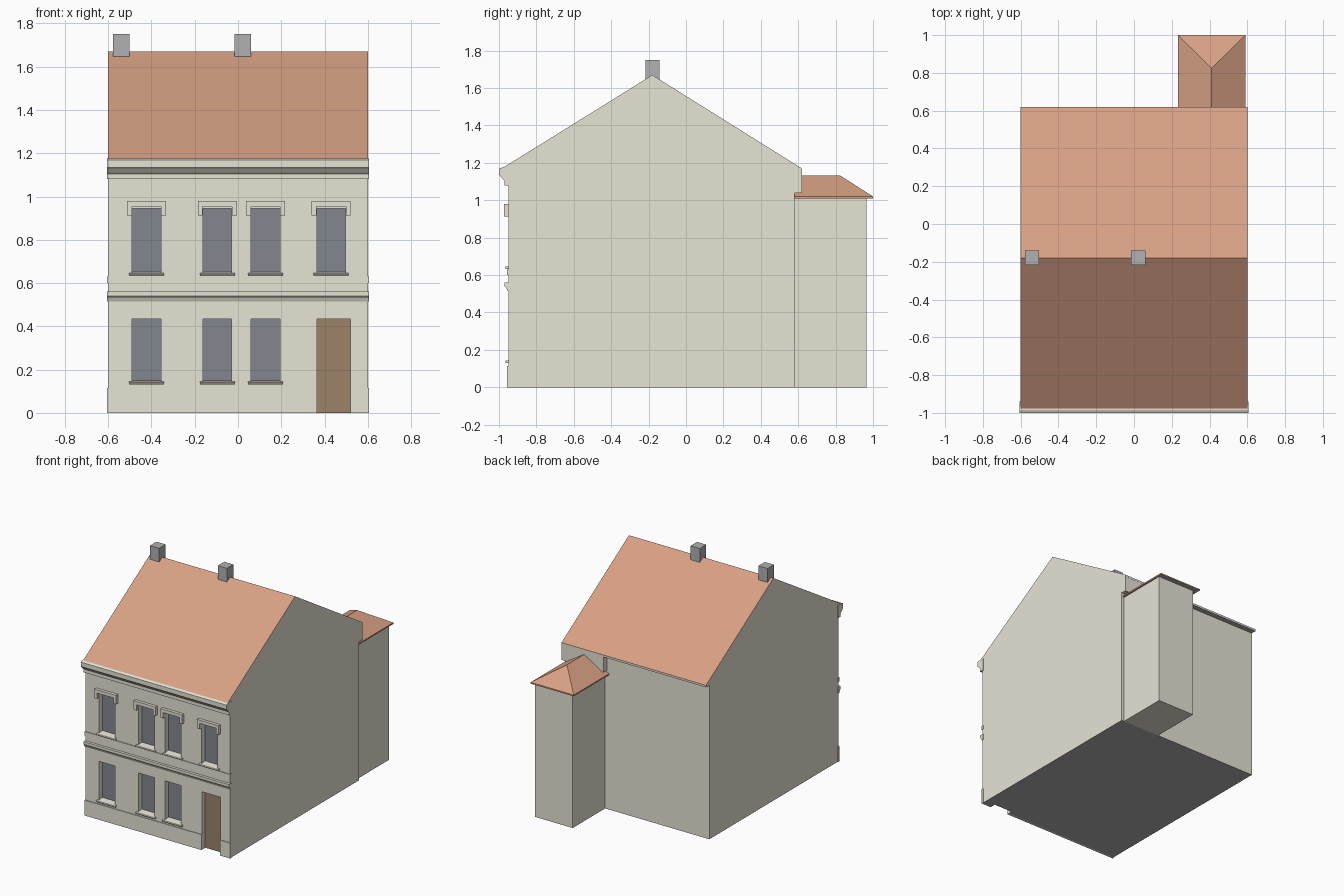
import bpy, bmesh
from mathutils import Vector

cube = bpy.data.objects.get("Cube")
if cube:
    bpy.data.objects.remove(cube, do_unlink=True)


def material(name, hex_code):
    """Flat material from an sRGB hex colour, stored as linear values."""
    srgb = [int(hex_code[i:i + 2], 16) / 255 for i in (0, 2, 4)]
    colour = [((c + 0.055) / 1.055) ** 2.4 for c in srgb] + [1]
    m = bpy.data.materials.new(name)
    m.use_nodes = True
    m.diffuse_color = colour
    bsdf = m.node_tree.nodes["Principled BSDF"]
    bsdf.inputs["Base Color"].default_value = colour
    bsdf.inputs["Roughness"].default_value = 0.9
    return m


plaster = material("plaster", "e7e3d5")
tile = material("roof_tile", "d7a084")
grey = material("grey_stone", "b1b1b1")
glass = material("window_glass", "82878f")
wood = material("door_wood", "9c8369")


def finish(bm, name, *mats):
    bmesh.ops.recalc_face_normals(bm, faces=bm.faces)
    mesh = bpy.data.meshes.new(name)
    bm.to_mesh(mesh)
    bm.free()
    for m in mats:
        mesh.materials.append(m)
    ob = bpy.data.objects.new(name, mesh)
    bpy.context.collection.objects.link(ob)
    return ob


def add_box(bm, x, y, z):
    """Box from (min, max) ranges."""
    verts = bmesh.ops.create_cube(bm, size=1)["verts"]
    for v in verts:
        v.co = [r[0] if c < 0 else r[1] for c, r in zip(v.co, (x, y, z))]


def box(name, x, y, z, mat):
    bm = bmesh.new()
    add_box(bm, x, y, z)
    return finish(bm, name, mat)


def extrude(name, outline, axis, start, end, *mats):
    """Extrude a 2D outline along x (points are y, z) or y (points are x, z)."""
    bm = bmesh.new()
    at = (lambda a, b: (start, a, b)) if axis == "x" else (lambda a, b: (a, start, b))
    face = bm.faces.new([bm.verts.new(at(a, b)) for a, b in outline])
    step = Vector((end - start, 0, 0)) if axis == "x" else Vector((0, end - start, 0))
    geom = bmesh.ops.extrude_face_region(bm, geom=[face])["geom"]
    bmesh.ops.translate(bm, vec=step, verts=[g for g in geom if isinstance(g, bmesh.types.BMVert)])
    return finish(bm, name, *mats)


HALF = 0.6          # half width of the house
TRIM = 0.605        # half width of the front mouldings
FRONT = -0.95       # front wall plane
PANE = -0.91        # recessed glass plane
COLUMNS = (-0.423, -0.095, 0.127, 0.43)
WIN = 0.066         # half width of a window
DOOR = (0.365, 0.52)

# House body with gables and roof slopes
body = extrude("house_body", [(FRONT, 0), (0.58, 0), (0.58, 1.155), (0.62, 1.155),
                              (0.62, 1.17), (-0.18, 1.67), (-0.985, 1.17), (FRONT, 1.17)],
               "x", -HALF, HALF, plaster, tile, grey, glass, wood)

# Window and door recesses
bm = bmesh.new()
for i, x in enumerate(COLUMNS):
    add_box(bm, (x - WIN, x + WIN), (-1.1, PANE), (0.643, 0.945))
    if i < 3:
        add_box(bm, (x - WIN, x + WIN), (-1.1, PANE), (0.14, 0.435))
add_box(bm, DOOR, (-1.1, PANE), (-0.1, 0.435))
cutter = finish(bm, "opening_cutter", plaster)
cutter.hide_render = True
mod = body.modifiers.new("openings", "BOOLEAN")
mod.operation = "DIFFERENCE"
mod.solver = "EXACT"
mod.object = cutter
bpy.context.view_layer.objects.active = body
bpy.ops.object.modifier_apply(modifier=mod.name)
bpy.data.objects.remove(cutter, do_unlink=True)

# Colours of the body by direction and place
for f in body.data.polygons:
    n, c = f.normal, f.center
    f.material_index = 0
    if n.z > 0.5 and c.z > 1.1:
        f.material_index = 1
    elif n.z < -0.5 and (c.z < 0.01 or c.y > 0.58):
        f.material_index = 2
    elif n.y < -0.9 and abs(c.y - PANE) < 0.005:
        f.material_index = 4 if c.x > 0.3 and c.z < 0.5 else 3

# Front mouldings
extrude("eaves_cornice", [(-0.94, 1.08), (-0.97, 1.08), (-0.97, 1.105), (-0.978, 1.112),
                          (-0.992, 1.128), (-1.0, 1.135), (-1.0, 1.168), (-0.985, 1.175),
                          (-0.94, 1.175)], "x", -TRIM, TRIM, plaster)
extrude("storey_cornice", [(-0.94, 0.515), (-0.953, 0.515), (-0.96, 0.53), (-0.97, 0.54),
                           (-0.97, 0.56), (-0.94, 0.56)], "x", -TRIM, TRIM, plaster)
box("sill_band", (-TRIM, TRIM), (-0.956, -0.94), (0.6, 0.63), plaster)
box("plinth_left_of_door", (DOOR[1], TRIM), (-0.956, -0.94), (0, 0.115), plaster)
box("plinth_right_of_door", (-TRIM, DOOR[0]), (-0.956, -0.94), (0, 0.115), plaster)

# Sills and hoods
for i, x in enumerate(COLUMNS):
    for z in (0.131, 0.633)[(1 if i == 3 else 0):]:
        extrude("window_sill", [(-0.91, z), (-0.964, z), (-0.968, z + 0.007),
                                (-0.964, z + 0.012), (-0.91, z + 0.018)],
                "x", x - 0.08, x + 0.08, plaster)
    inner, outer = 0.068, 0.09
    extrude("window_hood", [(x - outer, 0.912), (x - inner, 0.912), (x - inner, 0.955),
                            (x + inner, 0.955), (x + inner, 0.912), (x + outer, 0.912),
                            (x + outer, 0.98), (x - outer, 0.98)], "y", -0.972, -0.945, plaster)

# Chimneys
for x in (-0.54, 0.022):
    box("chimney", (x - 0.038, x + 0.038), (-0.217, -0.141), (1.645, 1.75), grey)

# Rear annex with hipped roof
box("annex_walls", (0.265, 0.578), (0.57, 0.965), (0, 1.015), plaster)
box("rear_eaves_block", (0.25, HALF), (0.57, 0.619), (1.04, 1.16), plaster)
bm = bmesh.new()
add_box(bm, (0.232, 0.59), (0.58, 1.0), (1.01, 1.02))
top = max(bm.faces, key=lambda f: f.calc_center_median().z)
low = {(v.co.x > 0.4, v.co.y > 0.8): v for v in top.verts}
bmesh.ops.delete(bm, geom=[top], context="FACES_ONLY")
back, apex = bm.verts.new((0.411, 0.58, 1.132)), bm.verts.new((0.411, 0.825, 1.132))
wl, wr = low[(False, False)], low[(True, False)]
el, er = low[(False, True)], low[(True, True)]
for corners in ((wl, el, apex, back), (wr, er, apex, back), (el, er, apex), (wl, wr, back)):
    bm.faces.new(corners)
annex_roof = finish(bm, "annex_roof", tile, grey)
for f in annex_roof.data.polygons:
    f.material_index = 1 if f.normal.z < -0.5 else 0
